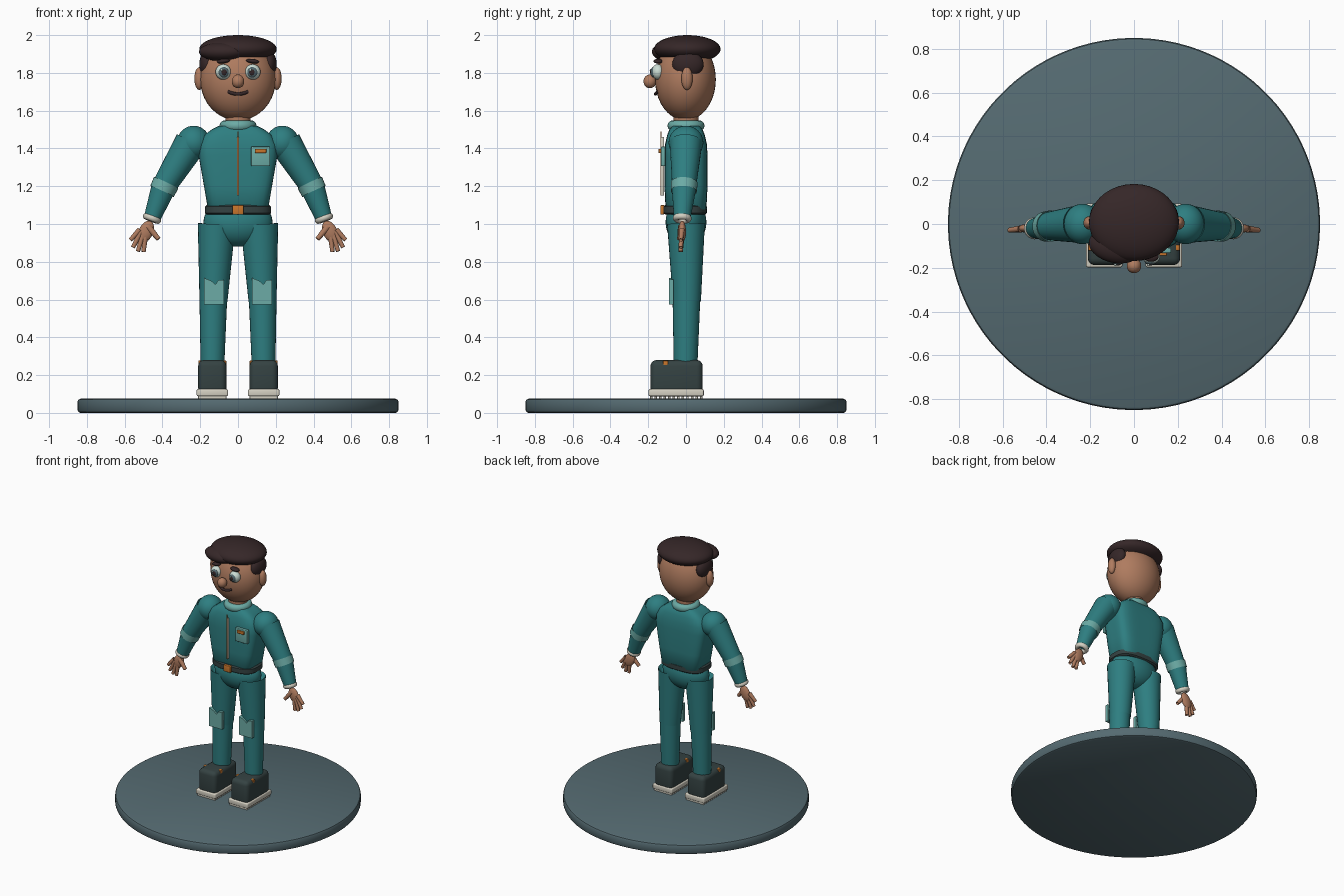
import bpy, bmesh
from math import cos, sin, pi, radians
from mathutils import Vector, Matrix

cube = bpy.data.objects.get("Cube")
if cube:
    bpy.data.objects.remove(cube, do_unlink=True)


def material(name, r, g, b):
    m = bpy.data.materials.new(name)
    m.use_nodes = True
    m.diffuse_color = (r, g, b, 1)
    bsdf = m.node_tree.nodes["Principled BSDF"]
    bsdf.inputs["Base Color"].default_value = (r, g, b, 1)
    bsdf.inputs["Roughness"].default_value = 0.7
    return m


TEAL = material("teal cloth", .027, .21, .22)
MINT = material("light teal cloth", .15, .41, .38)
SKIN = material("skin", .43, .2, .115)
SLATE = material("slate", .09, .145, .165)
DARK = material("charcoal", .035, .055, .055)
HAIR = material("dark brown", .036, .02, .021)
CREAM = material("cream", .66, .63, .54)
ORANGE = material("orange", .58, .18, .025)
EYE = material("pale eye", .6, .72, .66)


def finish(name, bm, mat, angle=35):
    bmesh.ops.recalc_face_normals(bm, faces=bm.faces)
    me = bpy.data.meshes.new(name)
    bm.to_mesh(me)
    bm.free()
    me.materials.append(mat)
    me.shade_smooth()
    me.set_sharp_from_angle(angle=radians(angle))
    ob = bpy.data.objects.new(name, me)
    bpy.context.scene.collection.objects.link(ob)
    return ob


def ball(name, at, radii, mat, turn=0, axis='Y'):
    bm = bmesh.new()
    m = Matrix.Translation(at) @ Matrix.Rotation(turn, 4, axis) @ Matrix.Diagonal((*radii, 1))
    bmesh.ops.create_uvsphere(bm, u_segments=36, v_segments=20, radius=1, matrix=m)
    return finish(name, bm, mat, 80)


def box(name, at, size, mat, bevel=0.005, segments=3):
    bm = bmesh.new()
    bmesh.ops.create_cube(bm, size=1, matrix=Matrix.Translation(at) @ Matrix.Diagonal((*size, 1)))
    bmesh.ops.bevel(bm, geom=bm.edges[:], offset=bevel, segments=segments, profile=.5, affect='EDGES')
    return finish(name, bm, mat)


def loft(name, rings, mat, power=2, matrix=Matrix(), sides=40, angle=50):
    """Skin rings of (z, half width, half depth) with a superellipse outline."""
    bm = bmesh.new()
    loops = []
    for z, rx, ry in rings:
        loop = []
        for i in range(sides):
            a = 2 * pi * (i + .5) / sides
            c, s = cos(a), sin(a)
            k = (abs(c) ** power + abs(s) ** power) ** (-1 / power)
            loop.append(bm.verts.new(matrix @ Vector((rx * c * k, ry * s * k, z))))
        loops.append(loop)
    for lo, hi in zip(loops, loops[1:]):
        for i in range(sides):
            j = (i + 1) % sides
            bm.faces.new((lo[i], lo[j], hi[j], hi[i]))
    bm.faces.new(loops[0])
    bm.faces.new(loops[-1])
    return finish(name, bm, mat, angle)


def limb(name, start, end, r1, r2, mat, cap=0.3, sides=28):
    """Tapered tube with softly rounded ends."""
    start, end = Vector(start), Vector(end)
    axis = end - start
    length = axis.length
    rings = []
    for i in range(5):
        a = i / 4 * pi / 2
        rings.append((r1 * cap * (1 - sin(a)), r1 * (1 - cap + cap * sin(a))))
    for i in range(5):
        a = i / 4 * pi / 2
        rings.append((length - r2 * cap * (1 - cos(a)), r2 * (1 - cap + cap * cos(a))))
    m = Matrix.Translation(start) @ axis.to_track_quat('Z', 'Y').to_matrix().to_4x4()
    return loft(name, [(z, r, r) for z, r in rings], mat, matrix=m, sides=sides)


def plate(name, outline, y, thick, mat):
    """Flat plate facing the front, cut from an x-z outline."""
    bm = bmesh.new()
    face = bm.faces.new([bm.verts.new((x, y, z)) for x, z in outline])
    out = bmesh.ops.extrude_face_region(bm, geom=[face])
    moved = [v for v in out["geom"] if isinstance(v, bmesh.types.BMVert)]
    bmesh.ops.translate(bm, verts=moved, vec=(0, thick, 0))
    return finish(name, bm, mat, 20)


def ring(name, at, direction, radius, thick, mat, squash=1.0):
    """Rounded band around a direction."""
    bm = bmesh.new()
    rot = Vector(direction).to_track_quat('Z', 'Y').to_matrix().to_4x4()
    m = Matrix.Translation(at) @ rot
    loops = []
    for i in range(36):
        a = 2 * pi * i / 36
        loops.append([bm.verts.new(m @ Vector((
            (radius + thick * cos(b)) * cos(a), (radius + thick * cos(b)) * sin(a),
            thick * squash * sin(b)))) for b in [2 * pi * k / 12 for k in range(12)]])
    for i in range(36):
        p, q = loops[i], loops[(i + 1) % 36]
        for k in range(12):
            n = (k + 1) % 12
            bm.faces.new((p[k], p[n], q[n], q[k]))
    return finish(name, bm, mat, 80)


# Display base
loft("base_disc", [(0, .835, .835), (.005, .845, .845), (.015, .85, .85), (.06, .85, .85),
                   (.07, .845, .845), (.075, .835, .835)], SLATE, sides=96, angle=30)

# Torso, hips and belt
loft("torso", [(1.065, .145, .095), (1.08, .16, .108), (1.2, .18, .114), (1.36, .208, .114),
               (1.42, .207, .111), (1.47, .18, .1), (1.5, .14, .088), (1.52, .1, .07)],
     TEAL, power=4.5, sides=48, angle=40)
ball("hips", (0, 0, 1.01), (.183, .108, .13), TEAL)
loft("belt", [(1.05, .165, .105), (1.058, .176, .115), (1.092, .176, .115), (1.1, .165, .105)],
     DARK, power=3, matrix=Matrix.Translation((0, -.005, 0)), angle=30)
box("belt_buckle", (0, -.125, 1.075), (.058, .022, .05), ORANGE)

# Jacket details
box("zip_tape", (0, -.124, 1.305), (.01, .016, .31), CREAM, .002)
box("zip_teeth", (0, -.133, 1.32), (.006, .006, .34), ORANGE, .001)
box("chest_pocket", (.12, -.121, 1.358), (.1, .024, .104), MINT)
box("pocket_tag", (.12, -.138, 1.387), (.06, .014, .022), ORANGE, .003)
ring("collar", (0, 0, 1.52), (0, 0, 1), .072, .026, MINT, 1.1)
limb("neck", (0, 0, 1.48), (0, 0, 1.6), .066, .066, SKIN)

# Head and hair
ball("head", (0, -.003, 1.765), (.2, .161, .217), SKIN)
ball("hair_top", (0, .007, 1.926), (.205, .176, .074), HAIR)
ball("hair_fringe", (-.085, -.1, 1.912), (.123, .078, .05), HAIR, -.2, 'Z')
ball("nose", (0, -.191, 1.755), (.033, .034, .036), SKIN)

# Smiling mouth swept along a curved path
curve = bpy.data.curves.new("mouth", 'CURVE')
curve.dimensions = '3D'
curve.bevel_depth = .009
curve.bevel_resolution = 3
curve.use_fill_caps = True
spline = curve.splines.new('POLY')
spline.points.add(12)
for i, p in enumerate(spline.points):
    t = i / 6 - 1
    p.co = (t * .052, -.161 + .013 * t * t, 1.688 + .013 * t * t, 1)
curve.materials.append(HAIR)
bpy.context.scene.collection.objects.link(bpy.data.objects.new("mouth", curve))

for s, side in ((1, "left"), (-1, "right")):
    # Face features
    ball(f"{side}_ear", (s * .205, .005, 1.77), (.026, .03, .06), SKIN)
    ball(f"{side}_side_hair", (s * .163, .01, 1.845), (.042, .083, .07), HAIR)
    ball(f"{side}_eye", (s * .078, -.148, 1.805), (.041, .034, .041), EYE)
    ball(f"{side}_iris", (s * .076, -.172, 1.803), (.027, .015, .028), SLATE)
    ball(f"{side}_pupil", (s * .074, -.18, 1.803), (.016, .01, .018), HAIR)
    ball(f"{side}_eye_glint", (s * .076 - .01, -.187, 1.815), (.006, .005, .006), EYE)
    ball(f"{side}_eyebrow", (s * .078, -.148, 1.862), (.035, .024, .012), HAIR, s * .12)

    # Arm
    shoulder, elbow, wrist = (s * .25, 0, 1.43), (s * .392, -.01, 1.2), (s * .455, -.02, 1.03)
    down = Vector(wrist) - Vector(elbow)
    ball(f"{side}_shoulder", (s * .235, 0, 1.43), (.088, .092, .09), TEAL)
    limb(f"{side}_upper_arm", shoulder, elbow, .086, .064, TEAL)
    limb(f"{side}_forearm", elbow, wrist, .066, .044, TEAL)
    bend = Vector(elbow) - Vector(shoulder)
    limb(f"{side}_elbow_band", Vector(elbow) - bend * .08, Vector(elbow) + down * .16,
         .071, .069, MINT, .12)
    ring(f"{side}_cuff", wrist, down, .034, .016, CREAM, 1.1)

    # Hand
    ball(f"{side}_palm", (s * .487, -.02, .96), (.038, .02, .06), SKIN, -s * .42)
    knuckles = (.49, .502, .514, .52)
    tips = ((.5, .852), (.53, .855), (.556, .876), (.57, .915))
    for n, (k, (x, z)) in enumerate(zip(knuckles, tips)):
        limb(f"{side}_finger_{n + 1}", (s * k, -.022, .94 + n * .01), (s * x, -.028, z),
             .015, .011, SKIN, .8, 14)
    limb(f"{side}_thumb", (s * .475, -.025, .985), (s * .42, -.035, .92), .018, .012, SKIN, .8, 14)

    # Leg
    limb(f"{side}_thigh", (s * .113, 0, 1.0), (s * .13, .005, .59), .1, .074, TEAL)
    limb(f"{side}_shin", (s * .13, .003, .66), (s * .135, -.002, .265), .075, .063, TEAL)
    outline = [(-.054, .575), (.054, .575), (.054, .705), (.022, .702),
               (.008, .68), (-.016, .7), (-.054, .715)]
    plate(f"{side}_knee_patch", [(s * .127 + x, z) for x, z in outline], -.09, .024, MINT)

    # Boot
    box(f"{side}_boot", (s * .136, -.05, .19), (.15, .276, .18), DARK, .032, 4)
    box(f"{side}_boot_sole", (s * .136, -.052, .107), (.166, .292, .038), CREAM, .008)
    box(f"{side}_boot_tab", (s * .136, -.108, .262), (.148, .026, .03), ORANGE, .004)
    for n in range(12):
        box(f"{side}_tread_{n + 1}", (s * .136, -.184 + n * .024, .084), (.15, .013, .022), CREAM, .002, 1)
